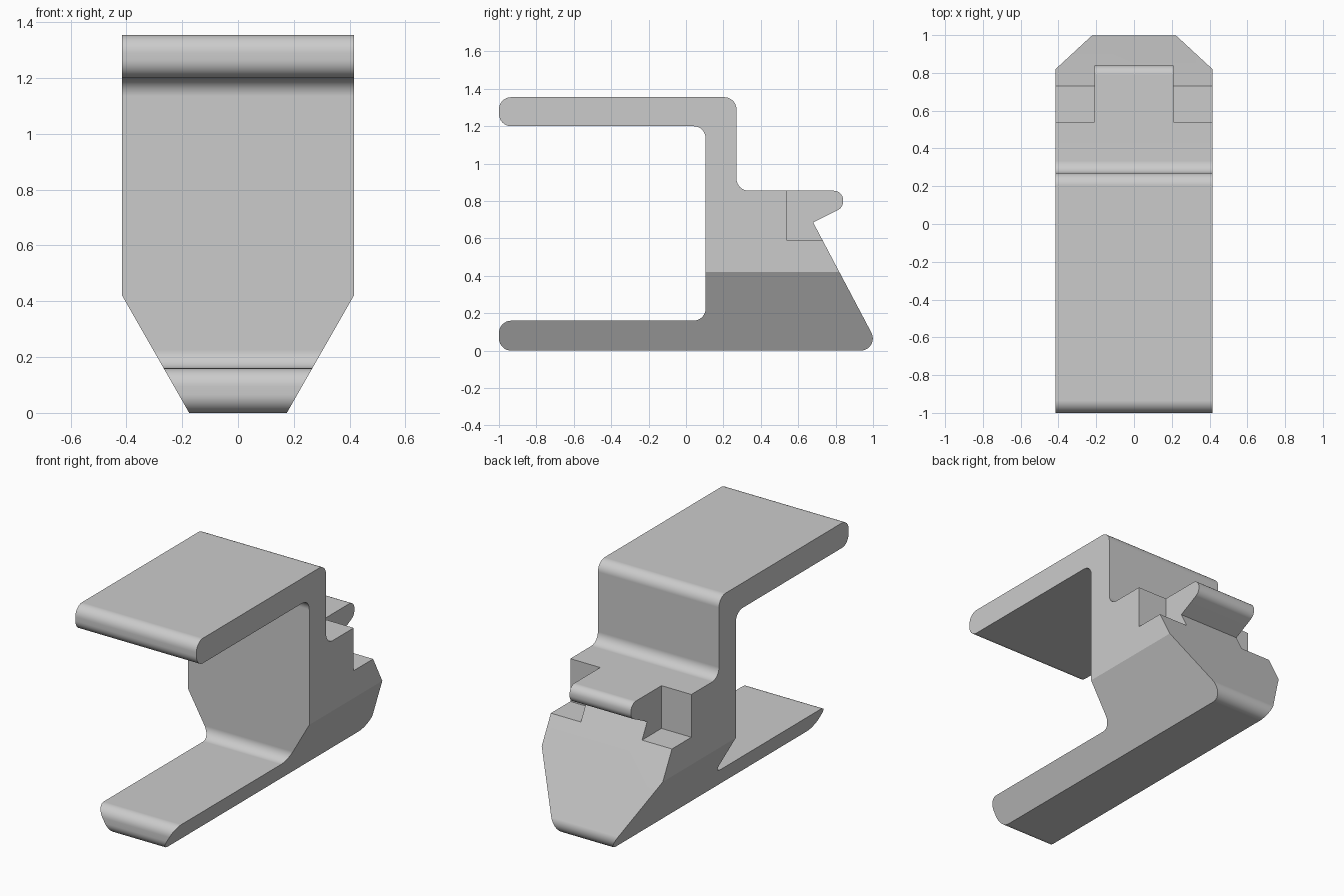
import bpy, bmesh, math
from mathutils import Vector

cube = bpy.data.objects.get("Cube")
if cube:
    bpy.data.objects.remove(cube, do_unlink=True)

HALF_WIDTH = 0.415
R = 0.065

grey = bpy.data.materials.new("light grey")
grey.use_nodes = True
grey.diffuse_color = (0.6, 0.6, 0.6, 1)
grey.node_tree.nodes["Principled BSDF"].inputs["Base Color"].default_value = (0.6, 0.6, 0.6, 1)


def rounded(corners, steps=8):
    """Replace each (y, z, radius) corner with a tangent arc."""
    out = []
    for i, (y, z, r) in enumerate(corners):
        p = Vector((y, z))
        if r == 0:
            out.append(p)
            continue
        a = (Vector(corners[i - 1][:2]) - p).normalized()
        b = (Vector(corners[(i + 1) % len(corners)][:2]) - p).normalized()
        half = a.angle(b) / 2
        centre = p + (a + b).normalized() * (r / math.sin(half))
        start = p + a * (r / math.tan(half)) - centre
        end = p + b * (r / math.tan(half)) - centre
        sweep = math.pi - 2 * half
        for k in range(steps + 1):
            t = k / steps
            out.append(centre + (start * math.sin((1 - t) * sweep)
                                 + end * math.sin(t * sweep)) / math.sin(sweep))
    return out


# Side profile: lower arm, slanted back, hook, upright and upper arm
profile = rounded([
    (-1, 0, R), (1.042, 0, R),
    (0.68, 0.685, 0), (0.84, 0.766, 0.05), (0.84, 0.855, 0.05),
    (0.27, 0.855, R), (0.27, 1.355, R),
    (-1, 1.355, R), (-1, 1.2, R),
    (0.105, 1.2, R), (0.105, 0.16, R), (-1, 0.16, R),
])

bm = bmesh.new()
face = bm.faces.new([bm.verts.new((-HALF_WIDTH, p.x, p.y)) for p in profile])
ext = bmesh.ops.extrude_face_region(bm, geom=[face])
bmesh.ops.translate(bm, vec=(2 * HALF_WIDTH, 0, 0),
                    verts=[v for v in ext["geom"] if isinstance(v, bmesh.types.BMVert)])

# Tapered lower sides
for s in (-1, 1):
    bmesh.ops.bisect_plane(bm, geom=bm.verts[:] + bm.edges[:] + bm.faces[:],
                           plane_co=(s * 0.175, 0, 0), plane_no=(s * 0.42, 0, -0.24),
                           clear_outer=True)
    bmesh.ops.holes_fill(bm, edges=[e for e in bm.edges if e.is_boundary], sides=0)
bmesh.ops.recalc_face_normals(bm, faces=bm.faces[:])

mesh = bpy.data.meshes.new("clamp_body")
bm.to_mesh(mesh)
bm.free()
body = bpy.data.objects.new("clamp_body", mesh)
bpy.context.collection.objects.link(body)
mesh.materials.append(grey)

# Square notches either side of the hook
for s in (-1, 1):
    bpy.ops.mesh.primitive_cube_add(size=1, location=(s * 0.41, 0.84, 0.79))
    cutter = bpy.context.object
    cutter.name = "notch_cutter"
    cutter.scale = (0.4, 0.6, 0.4)
    cutter.hide_render = True
    bpy.ops.object.select_all(action="DESELECT")
    body.select_set(True)
    bpy.context.view_layer.objects.active = body
    cut = body.modifiers.new("notch", "BOOLEAN")
    cut.operation = "DIFFERENCE"
    cut.solver = "EXACT"
    cut.object = cutter
    bpy.ops.object.modifier_apply(modifier=cut.name)
    bpy.data.objects.remove(cutter, do_unlink=True)

# Smooth fillets, crisp edges
bpy.ops.object.shade_smooth_by_angle(angle=math.radians(20))
weighted = body.modifiers.new("flat_faces", "WEIGHTED_NORMAL")
weighted.keep_sharp = True
